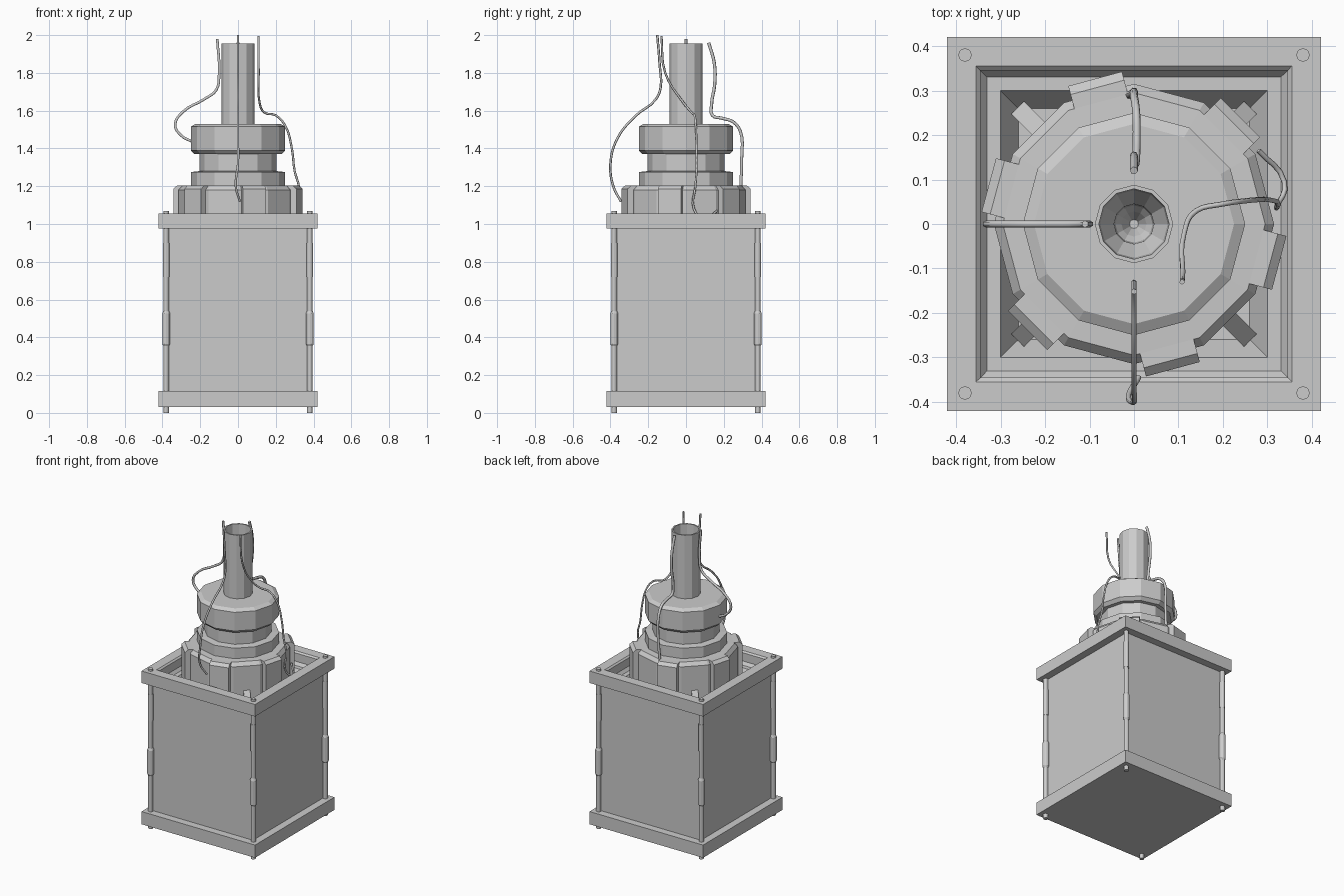
import bpy
from math import sin, cos, pi, radians, sqrt

if "Cube" in bpy.data.objects:
    bpy.data.objects.remove(bpy.data.objects["Cube"])


def mesh_object(name, verts, faces):
    mesh = bpy.data.meshes.new(name)
    mesh.from_pydata(verts, [], faces)
    mesh.update()
    ob = bpy.data.objects.new(name, mesh)
    bpy.context.collection.objects.link(ob)
    return ob


def lathe(name, profile, sides=12, turn=0.0, at=(0, 0), scale=1.0, loop=False):
    """Spin an (r, z) profile; ends are capped unless the profile is a loop."""
    verts, faces = [], []
    for r, z in profile:
        for i in range(sides):
            a = turn + 2 * pi * i / sides
            verts.append((at[0] + r * scale * cos(a), at[1] + r * scale * sin(a), z))
    n = len(profile)
    for k in range(n if loop else n - 1):
        p, q = k * sides, (k + 1) % n * sides
        for i in range(sides):
            j = (i + 1) % sides
            faces.append((p + i, p + j, q + j, q + i))
    if not loop:
        faces.append(tuple(reversed(range(sides))))
        faces.append(tuple(range((n - 1) * sides, n * sides)))
    return mesh_object(name, verts, faces)


def square(name, profile, loop=False):
    """Square version: profile uses half widths."""
    return lathe(name, profile, 4, pi / 4, scale=sqrt(2), loop=loop)


def prism(name, profile, width, angle):
    """Extrude an (r, z) outline sideways and turn it around z."""
    a, n = radians(angle), len(profile)
    verts = [(r * cos(a) - s * sin(a), r * sin(a) + s * cos(a), z)
             for s in (width / 2, -width / 2) for r, z in profile]
    faces = [tuple(reversed(range(n))), tuple(range(n, 2 * n))]
    faces += [(i, (i + 1) % n, (i + 1) % n + n, i + n) for i in range(n)]
    return mesh_object(name, verts, faces)


def cable(name, points, radius):
    cu = bpy.data.curves.new(name, 'CURVE')
    cu.dimensions = '3D'
    cu.bevel_depth = radius
    cu.bevel_resolution = 1
    cu.resolution_u = 4
    cu.use_fill_caps = True
    sp = cu.splines.new('BEZIER')
    sp.bezier_points.add(len(points) - 1)
    for bp, co in zip(sp.bezier_points, points):
        bp.co = co
        bp.handle_left_type = bp.handle_right_type = 'AUTO'
    ob = bpy.data.objects.new(name, cu)
    bpy.context.collection.objects.link(ob)


# Housing with a stepped well inside, plus base plate and top frame
square("housing", [(.37, .1), (.37, .99), (.345, .99), (.33, .97), (.30, .97), (.26, .9)])
square("base_plate", [(.42, .03), (.42, .115)])
square("top_frame", [(.42, .975), (.42, 1.055), (.355, 1.055), (.345, 1.045), (.345, .975)], loop=True)

# Corner rods with clamps
for sx in (-1, 1):
    for sy in (-1, 1):
        lathe("corner_rod", [(.015, 0), (.015, 1.068)], at=(sx * .38, sy * .38))
        lathe("rod_clamp", [(.015, .355), (.021, .365), (.021, .525), (.015, .54)],
              at=(sx * .38, sy * .38))
        lathe("rod_sleeve", [(.017, .72), (.017, .9)], at=(sx * .38, sy * .38))

# Central core: toothed base, neck and collar
lathe("core_base", [(.315, .9), (.315, 1.18), (.295, 1.203), (.25, 1.205), (.25, 1.275),
                    (.205, 1.28), (.205, 1.37), (.23, 1.37), (.25, 1.39), (.25, 1.515),
                    (.225, 1.53), (.09, 1.53)])
for k in range(6):
    prism("core_tooth", [(.26, .9), (.338, .9), (.338, 1.185), (.318, 1.203), (.26, 1.203)],
          .125, 45 + 60 * k)

# Slanted struts from the core to the corners of the well
for k in range(4):
    prism("corner_strut", [(.28, 1.05), (.37, .93), (.34, .9), (.28, .98)], .04, 45 + 90 * k)

# Hollow pipe
lathe("pipe", [(.088, 1.5), (.088, 1.955), (.079, 1.955), (.076, 1.8), (.045, 1.74),
               (.042, 1.66), (.028, 1.64), (.01, 1.6)])

# Loose cables
cable("left_cable", [(-.24, 0, 1.435), (-.3, 0, 1.468), (-.333, 0, 1.525), (-.29, 0, 1.595),
                     (-.18, 0, 1.66), (-.115, 0, 1.71), (-.1, 0, 1.8), (-.11, 0, 1.98)], .008)
cable("front_cable", [(.01, -.345, 1.12), (-.012, -.385, 1.2), (0, -.4, 1.32), (0, -.365, 1.45),
                      (0, -.27, 1.57), (0, -.16, 1.66), (0, -.135, 1.72), (0, -.14, 1.85),
                      (0, -.152, 2.0)], .0065)
cable("right_cable", [(.28, .165, 1.07), (.338, .095, 1.03), (.322, .042, 1.08),
                      (.322, .05, 1.2), (.3, .055, 1.28), (.285, .055, 1.4), (.25, .052, 1.52),
                      (.2, .045, 1.575), (.14, .03, 1.59), (.113, -.02, 1.65),
                      (.11, -.11, 1.8), (.108, -.13, 1.995)], .006)
cable("back_cable", [(-.01, .29, 1.2), (0, .295, 1.35), (0, .288, 1.49), (.005, .25, 1.54),
                     (.006, .19, 1.56), (.004, .14, 1.575), (0, .135, 1.63), (0, .152, 1.74),
                     (0, .15, 1.85), (0, .12, 1.96)], .009)
